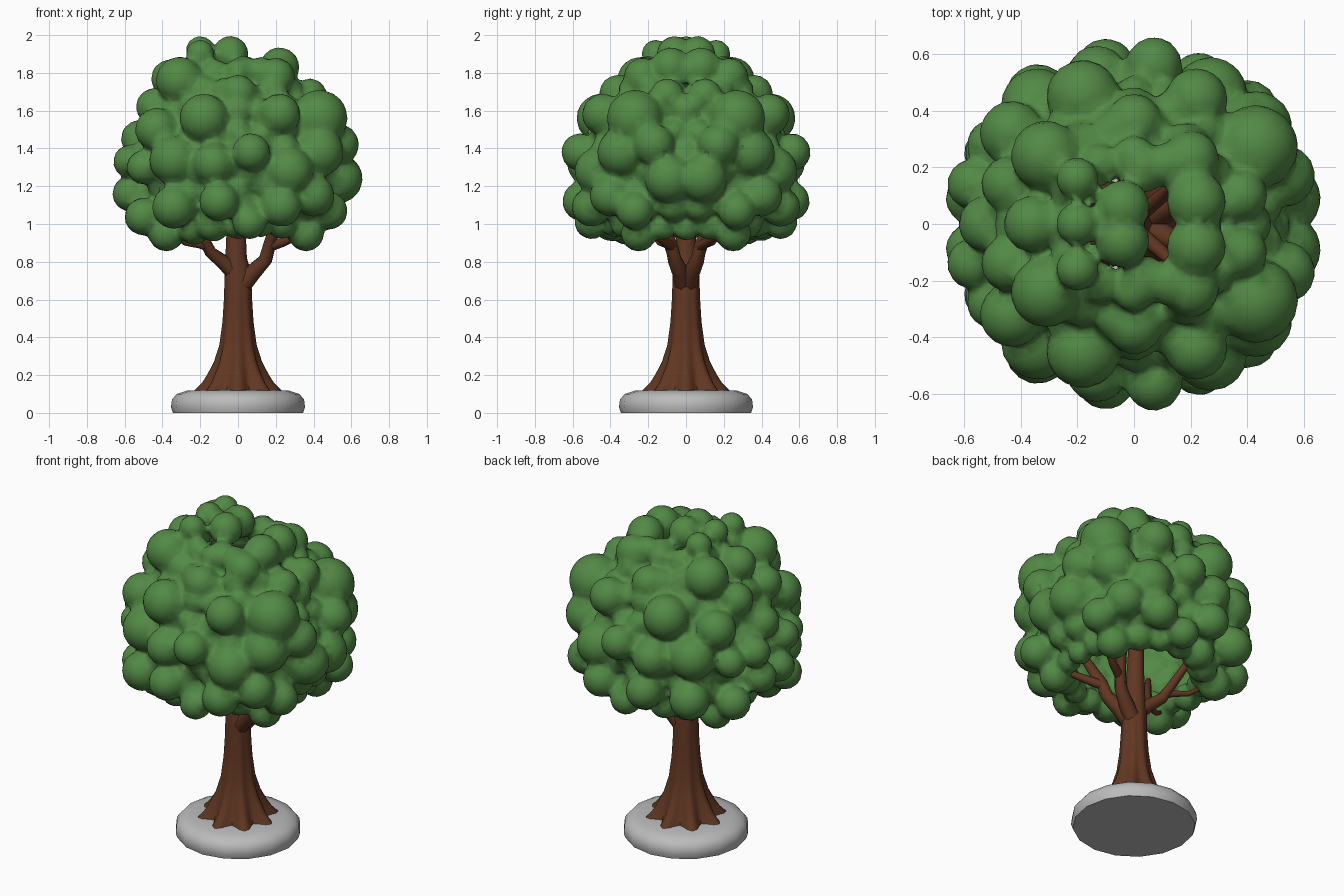
import bpy, bmesh, math, random
from mathutils import Vector, Matrix

if "Cube" in bpy.data.objects:
    bpy.data.objects.remove(bpy.data.objects["Cube"])

random.seed(4)


def material(name, rgb):
    m = bpy.data.materials.new(name)
    m.diffuse_color = (*rgb, 1)
    m.use_nodes = True
    m.node_tree.nodes["Principled BSDF"].inputs["Base Color"].default_value = m.diffuse_color
    return m


GREEN = material("leaf green", (0.085, 0.25, 0.06))
BROWN = material("bark brown", (0.12, 0.038, 0.016))
GREY = material("stone grey", (0.5, 0.5, 0.5))


def finish(name, bm, mat):
    bmesh.ops.recalc_face_normals(bm, faces=bm.faces)
    me = bpy.data.meshes.new(name)
    bm.to_mesh(me)
    bm.free()
    me.materials.append(mat)
    ob = bpy.data.objects.new(name, me)
    bpy.context.collection.objects.link(ob)
    bpy.ops.object.select_all(action='DESELECT')
    bpy.context.view_layer.objects.active = ob
    ob.select_set(True)
    bpy.ops.object.shade_smooth_by_angle(angle=math.radians(50))
    return ob


def loft(bm, rings):
    """Skin a list of point rings and cap both ends."""
    vs = [[bm.verts.new(p) for p in ring] for ring in rings]
    n = len(vs[0])
    for a, b in zip(vs, vs[1:]):
        for i in range(n):
            j = (i + 1) % n
            bm.faces.new((a[i], a[j], b[j], b[i]))
    bm.faces.new(vs[0][::-1])
    bm.faces.new(vs[-1])


def tube(bm, pts, radii, sides=8):
    pts = [Vector(p) for p in pts]
    rings = []
    for k, p in enumerate(pts):
        d = pts[min(k + 1, len(pts) - 1)] - pts[max(k - 1, 0)]
        q = d.to_track_quat('Z', 'Y')
        rings.append([p + q @ Vector((radii[k] * math.cos(t), radii[k] * math.sin(t), 0))
                      for t in (2 * math.pi * i / sides for i in range(sides))])
    loft(bm, rings)


# Stone base: rounded disc
bm = bmesh.new()
loft(bm, [[(r * math.cos(2 * math.pi * i / 16), r * math.sin(2 * math.pi * i / 16), z)
           for i in range(16)]
          for r, z in ((0.345, 0), (0.355, 0.03), (0.35, 0.07), (0.325, 0.1),
                       (0.27, 0.118), (0.15, 0.122))])
finish("stone_base", bm, GREY)

# Trunk: lobed root flare tapering to the central stem
bm = bmesh.new()
N = 48
rings = []
for z, r, lobe, cx in ((0.07, 0.225, 0.2, 0), (0.12, 0.195, 0.18, 0), (0.16, 0.167, 0.14, 0),
                       (0.2, 0.148, 0.11, 0), (0.27, 0.118, 0.08, 0), (0.36, 0.094, 0.05, 0),
                       (0.48, 0.08, 0.03, 0), (0.62, 0.072, 0.02, 0), (0.74, 0.07, 0.02, 0),
                       (0.82, 0.057, 0, -0.01), (1.0, 0.049, 0, -0.01),
                       (1.3, 0.038, 0, -0.02), (1.65, 0.02, 0, -0.03)):
    ring = []
    for i in range(N):
        t = 2 * math.pi * i / N
        rr = r * (1 + lobe * math.cos(8 * t))
        ring.append((cx + rr * math.cos(t), rr * math.sin(t), z))
    rings.append(ring)
loft(bm, rings)
finish("trunk", bm, BROWN)

# Branches: forked limbs, mirrored front to back
bm = bmesh.new()
for s in (1, -1):
    def limb(pts, radii):
        tube(bm, [(x, s * y, z) for x, y, z in pts], radii)
    limb([(0.01, 0.01, 0.66), (0.08, 0.03, 0.745), (0.145, 0.06, 0.81), (0.17, 0.08, 0.9),
          (0.22, 0.17, 1.08), (0.26, 0.3, 1.25)], [0.05, 0.046, 0.038, 0.033, 0.025, 0.015])
    limb([(0.165, 0.07, 0.88), (0.24, 0.11, 0.905), (0.32, 0.16, 0.94), (0.42, 0.2, 1.05)],
         [0.028, 0.025, 0.02, 0.012])
    limb([(-0.01, 0.01, 0.73), (-0.08, 0.03, 0.8), (-0.145, 0.07, 0.85), (-0.18, 0.1, 0.92),
          (-0.25, 0.18, 1.08), (-0.34, 0.28, 1.2)], [0.045, 0.04, 0.033, 0.028, 0.022, 0.014])
    limb([(-0.15, 0.07, 0.87), (-0.2, 0.1, 0.89), (-0.28, 0.14, 0.9), (-0.38, 0.2, 0.97)],
         [0.022, 0.02, 0.015, 0.01])
    limb([(-0.02, 0, 1.15), (0.1, 0.1, 1.35), (0.2, 0.2, 1.6)], [0.03, 0.025, 0.012])
finish("branches", bm, BROWN)

# Foliage: main leaf clumps (x, y, z, radius), mirrored front to back
CLUMPS = [
    (-.2, .16, 1.90, .075), (-.2, 0, 1.92, .075), (-.04, .06, 1.9, .095), (.22, .08, 1.83, .105),
    (.2, .23, 1.78, .1), (.03, .2, 1.8, .09), (-.31, .24, 1.76, .125), (-.36, 0, 1.77, .1),
    (0, .36, 1.69, .1), (.22, .44, 1.58, .11), (-.18, .45, 1.56, .13), (.38, .1, 1.68, .09),
    (.43, .27, 1.56, .15), (-.44, .14, 1.62, .1), (-.43, .32, 1.5, .115),
    (.07, .56, 1.38, .1), (.27, .46, 1.28, .13), (.43, .34, 1.38, .13), (.53, .17, 1.42, .11),
    (.53, .09, 1.24, .13), (-.13, .52, 1.32, .11), (-.34, .42, 1.34, .13), (-.57, .14, 1.33, .09),
    (-.5, .28, 1.3, .09), (-.52, 0, 1.45, .1),
    (-.1, .55, 1.12, .105), (.23, .5, 1.09, .105), (.48, .27, 1.07, .1), (-.57, .09, 1.16, .095),
    (-.5, .25, 1.04, .1), (-.34, .45, 1.09, .115), (.06, .5, 1.01, .09), (.4, .4, 1.15, .11),
    (-.38, .25, .95, .095), (.36, .25, .95, .095), (-.14, .4, 1.0, .09)]

# Smaller filler clumps just under the crown surface
ENVELOPE = ((.95, .5), (1.05, .61), (1.35, .65), (1.55, .58), (1.75, .44), (1.9, .26))


def crown_radius(z):
    for (z0, r0), (z1, r1) in zip(ENVELOPE, ENVELOPE[1:]):
        if z <= z1:
            return r0 + (r1 - r0) * (z - z0) / (z1 - z0)
    return ENVELOPE[-1][1]


filler = []
for k in range(9):
    z = 0.99 + k * 0.1
    R = crown_radius(z) - 0.15
    count = max(3, round(math.pi * R / 0.13))
    for i in range(count + 1):
        t = math.pi * (i + 0.5 * (k % 2)) / count
        if t <= math.pi + 0.01:
            filler.append((R * math.cos(t), R * math.sin(t),
                           z + random.uniform(-.02, .02), random.uniform(.065, .09)))

bm = bmesh.new()
for x, y, z, r in CLUMPS + filler:
    for s in ((1, -1) if abs(y) > 0.01 else (1,)):
        bmesh.ops.create_icosphere(bm, subdivisions=3, radius=r,
                                   matrix=Matrix.Translation((x, s * y, z)))
foliage = finish("foliage", bm, GREEN)

# Fuse the clumps into one soft low-poly skin
fuse = foliage.modifiers.new("fuse", 'REMESH')
fuse.mode = 'VOXEL'
fuse.voxel_size = 0.016
fuse.use_smooth_shade = True
thin = foliage.modifiers.new("thin", 'DECIMATE')
thin.ratio = 0.2
